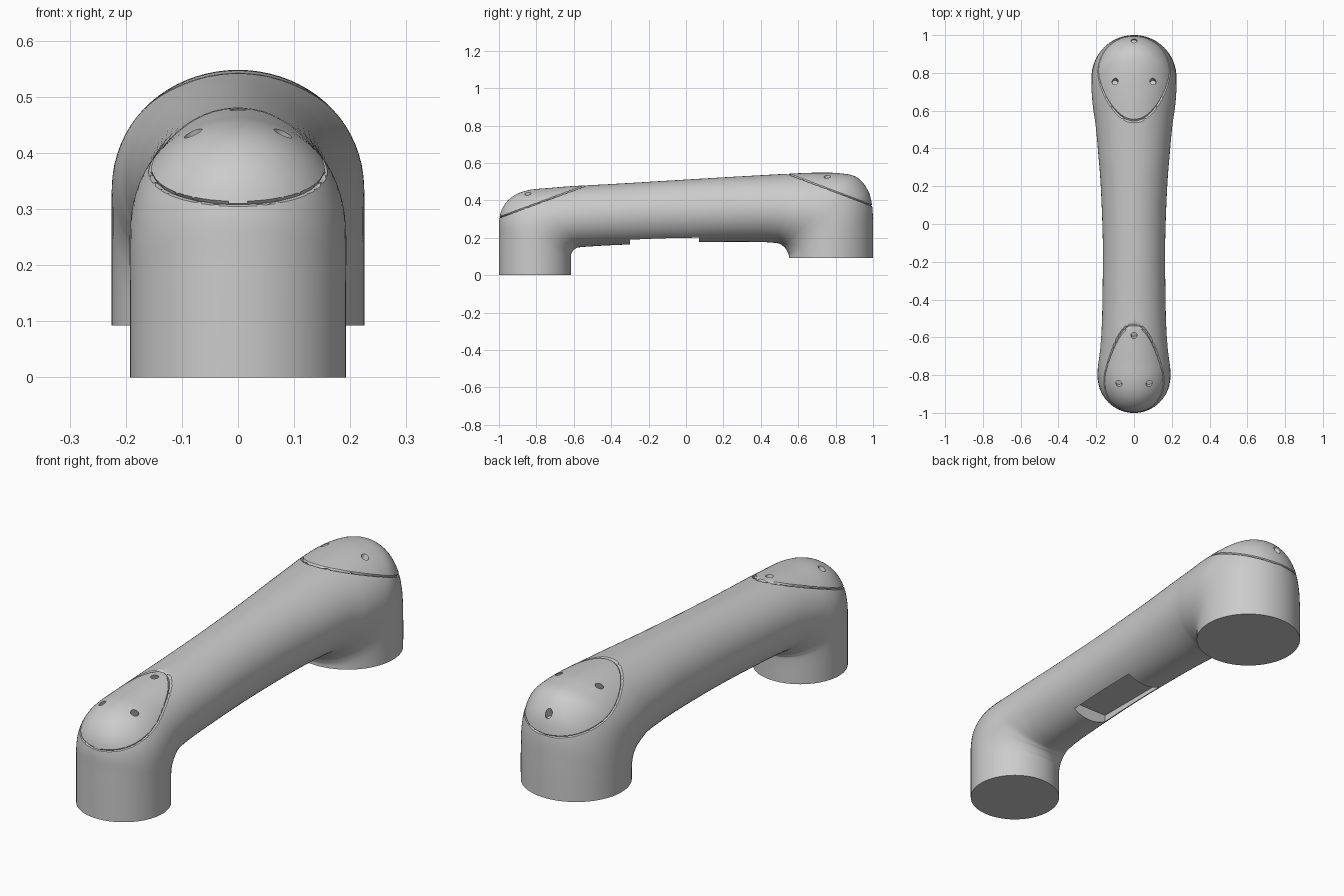
import bpy, bmesh, math
from mathutils import Vector, Matrix
from mathutils.bvhtree import BVHTree

if "Cube" in bpy.data.objects:
    bpy.data.objects.remove(bpy.data.objects["Cube"])

# Stations along the bent tube: inner (y, z), outer (y, z), half width
STATIONS = [
    (-.615, 0, -1, 0, .1925), (-.615, .10, -1, .20, .1925), (-.61, .12, -.998, .30, .193),
    (-.60, .135, -.975, .37, .193), (-.59, .142, -.92, .425, .190), (-.58, .147, -.84, .455, .184),
    (-.56, .150, -.72, .467, .177), (-.52, .153, -.58, .478, .171), (-.40, .160, -.40, .487, .167),
    (-.10, .172, -.10, .505, .165), (.20, .178, .20, .523, .176), (.40, .177, .36, .532, .190),
    (.48, .172, .56, .543, .203), (.505, .165, .70, .548, .215), (.52, .155, .82, .545, .222),
    (.53, .145, .91, .525, .225), (.54, .130, .97, .46, .225), (.547, .115, .995, .37, .225),
    (.55, .105, 1, .25, .225), (.55, .093, 1, .093, .225)]
SIDES, STEPS = 72, 8


def spline(pts, steps):
    """Catmull-Rom interpolation of the stations."""
    out = []
    for i in range(len(pts) - 1):
        quad = (pts[max(i - 1, 0)], pts[i], pts[i + 1], pts[min(i + 2, len(pts) - 1)])
        for s in range(steps):
            t = s / steps
            out.append([.5 * (2 * b + (c - a) * t + (2 * a - 5 * b + 4 * c - d) * t * t
                              + (3 * b - a - 3 * c + d) * t ** 3) for a, b, c, d in zip(*quad)])
    return out + [pts[-1]]


# Main shell: elliptical sections lofted from one leg over the beam to the other
bm = bmesh.new()
rings = []
for iy, iz, oy, oz, w in spline(STATIONS, STEPS):
    inner, outer = Vector((0, iy, iz)), Vector((0, oy, oz))
    mid, half = (inner + outer) / 2, (outer - inner) / 2
    ring = []
    for k in range(SIDES):
        a = 2 * math.pi * k / SIDES
        ring.append(bm.verts.new(mid + half * math.cos(a) + Vector((w * math.sin(a), 0, 0))))
    rings.append(ring)
for r, q in zip(rings, rings[1:]):
    for k in range(SIDES):
        n = (k + 1) % SIDES
        bm.faces.new((r[k], r[n], q[n], q[k]))
bm.faces.new(rings[0])
bm.faces.new(rings[-1])
bmesh.ops.recalc_face_normals(bm, faces=bm.faces)
tree = BVHTree.FromBMesh(bm)

# Cap seams: a V groove where a slanted plane meets the shell
CAPS = [
    (Vector((0, -1, .308)), Vector((0, -.37, 1)).normalized(), [(0, -.59), (-.08, -.845), (.08, -.845)]),
    (Vector((0, 1, .37)), Vector((0, .378, 1)).normalized(), [(0, .97), (-.1, .755), (.1, .755)])]
for point, normal, holes in CAPS:
    for off in (-.004, .004, 0):
        geom = bm.verts[:] + bm.edges[:] + bm.faces[:]
        cut = bmesh.ops.bisect_plane(bm, geom=geom, dist=1e-5, plane_co=point + normal * off,
                                     plane_no=normal)['geom_cut']
    bm.normal_update()
    moves = [(v, v.normal.copy()) for v in cut if isinstance(v, bmesh.types.BMVert)]
    for v, n in moves:
        v.co -= n * .007


def make_object(name, bm):
    mesh = bpy.data.meshes.new(name)
    bm.to_mesh(mesh)
    bm.free()
    ob = bpy.data.objects.new(name, mesh)
    bpy.context.collection.objects.link(ob)
    return ob


shell = make_object("arm_shell", bm)

# Cutters: screw holes in the caps and the recess under the beam
cb = bmesh.new()
for point, normal, holes in CAPS:
    tilt = normal.to_track_quat('Z', 'Y').to_matrix().to_4x4()
    for x, y in holes:
        hit = tree.ray_cast(Vector((x, y, 2)), Vector((0, 0, -1)))[0]
        bmesh.ops.create_cone(cb, cap_ends=True, segments=24, radius1=.016, radius2=.016,
                              depth=.06, matrix=Matrix.Translation(hit) @ tilt)
bmesh.ops.create_cube(cb, size=1, matrix=Matrix.Translation((0, -.115, .12))
                      @ Matrix.Diagonal((.175, .37, .2, 1)))
cutter = make_object("cutters", cb)
cutter.hide_render = True

mod = shell.modifiers.new("cuts", 'BOOLEAN')
mod.operation, mod.solver, mod.object = 'DIFFERENCE', 'EXACT', cutter
bpy.context.view_layer.objects.active = shell
shell.select_set(True)
bpy.ops.object.modifier_apply(modifier=mod.name)
bpy.data.objects.remove(cutter)
bpy.ops.object.shade_smooth_by_angle(angle=math.radians(30))
